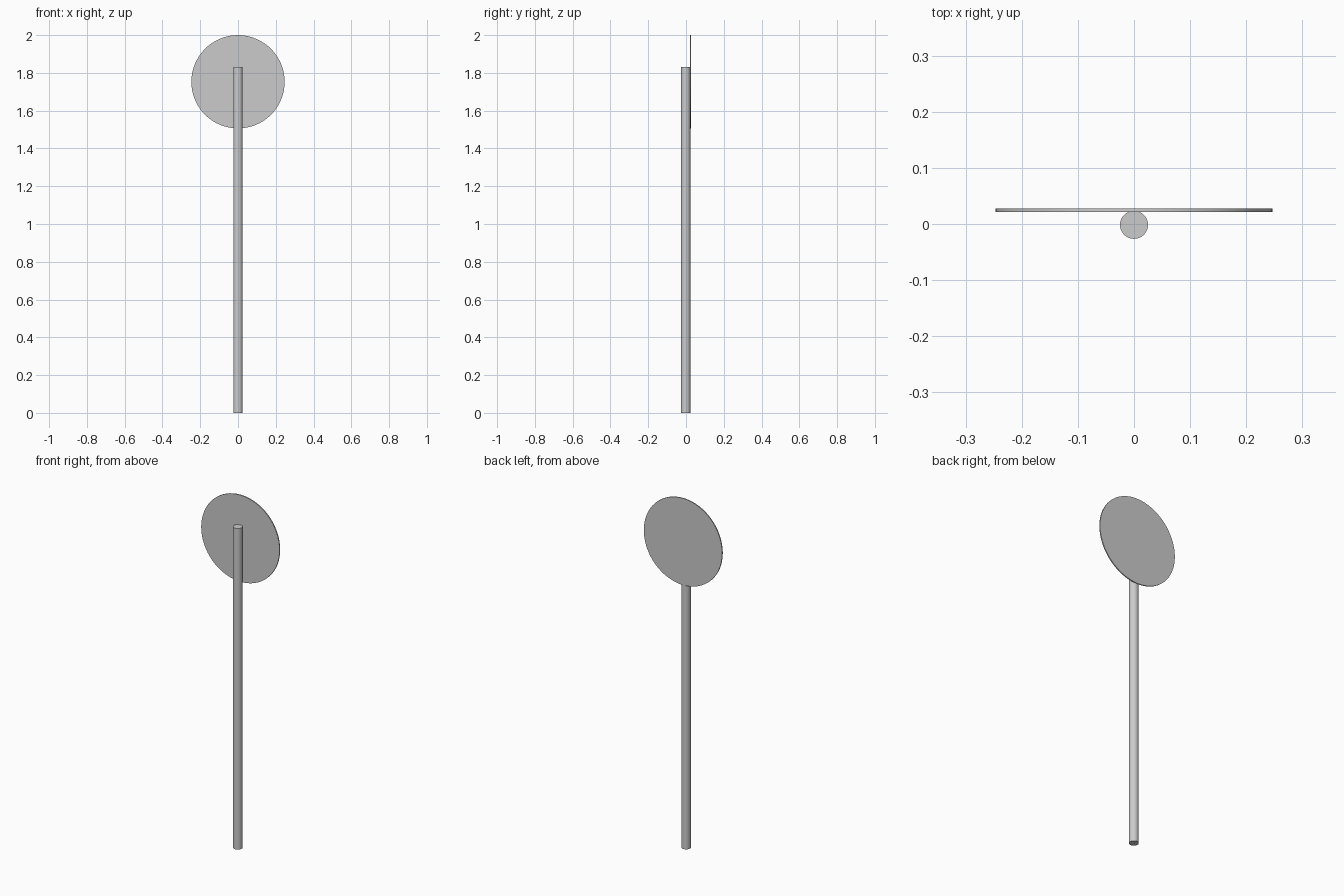
import bpy
import math

if "Cube" in bpy.data.objects:
    bpy.data.objects.remove(bpy.data.objects["Cube"])


def cylinder(name, radius, depth, location, rotation=(0, 0, 0), sides=64):
    bpy.ops.mesh.primitive_cylinder_add(vertices=sides, radius=radius, depth=depth,
                                        location=location, rotation=rotation)
    obj = bpy.context.object
    obj.name = name
    bpy.ops.object.shade_smooth_by_angle(angle=math.radians(40))
    return obj


# Round upright post standing on the ground
POST_RADIUS, POST_HEIGHT, POST_Y = 0.025, 1.83, -0.0015
cylinder("post", POST_RADIUS, POST_HEIGHT, (0, POST_Y, POST_HEIGHT / 2), sides=32)

# Thin round sign plate fixed to the back of the post
PLATE_RADIUS, PLATE_THICKNESS = 0.247, 0.006
cylinder("sign_plate", PLATE_RADIUS, PLATE_THICKNESS,
         (0, 0.0243, 2 - PLATE_RADIUS), (math.pi / 2, 0, 0))
